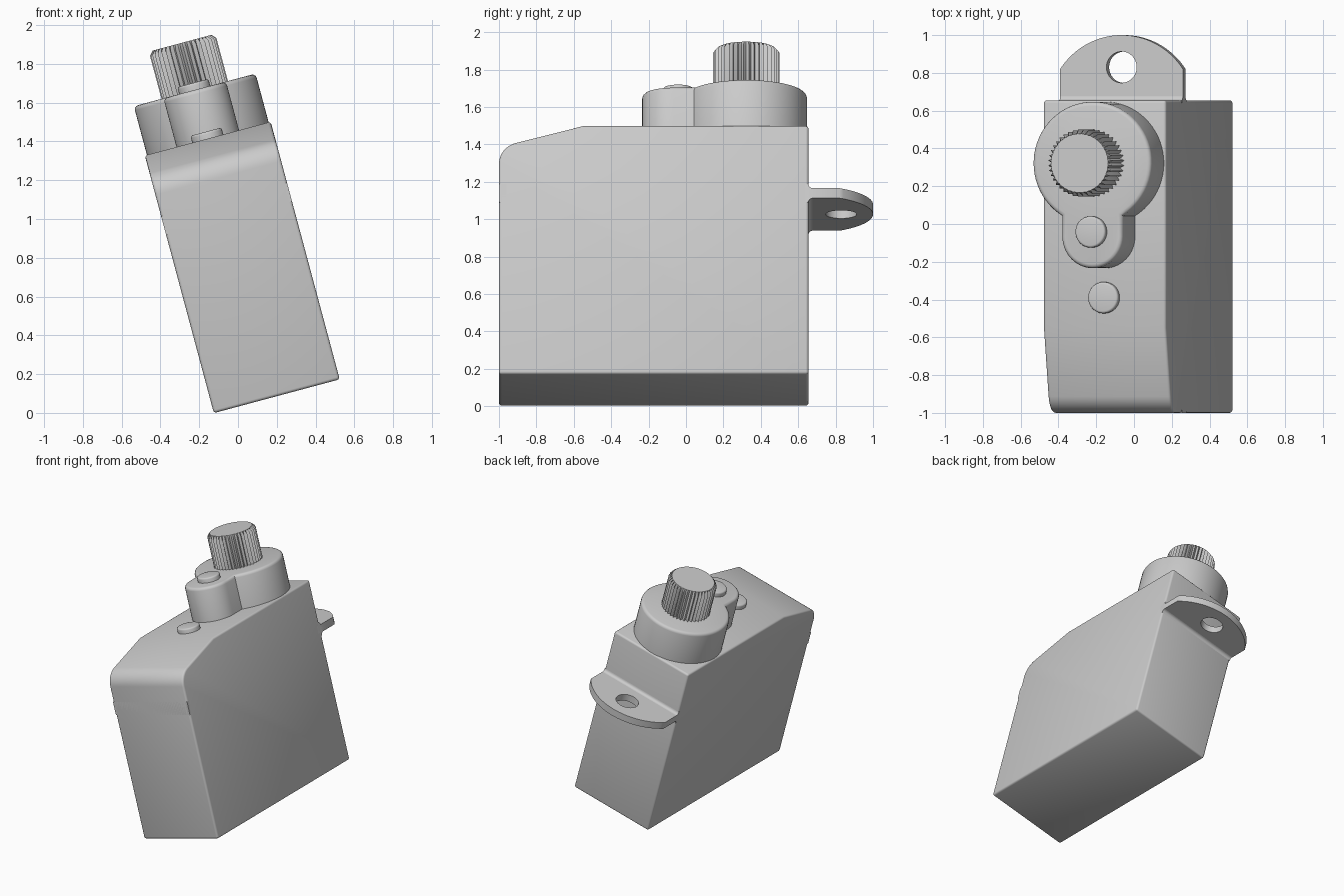
import bpy, bmesh
from math import sin, cos, pi, radians, sqrt, asin
from mathutils import Matrix, Vector

if "Cube" in bpy.data.objects:
    bpy.data.objects.remove(bpy.data.objects["Cube"], do_unlink=True)

grey = bpy.data.materials.new("plastic grey")
grey.use_nodes = True
COLOUR = (0.6, 0.6, 0.6, 1)
grey.diffuse_color = COLOUR
grey.node_tree.nodes["Principled BSDF"].inputs["Base Color"].default_value = COLOUR

# The whole unit leans sideways; parts are built upright and then tilted
TILT = Matrix.Translation((0.2, 0, 0.086)) @ Matrix.Rotation(radians(-15), 4, 'Y')
HALF, TOP, HOUSING_TOP = 0.336, 1.375, 1.635
SHAFT_Y = 0.322


def arc(cx, cy, r, start, end, n):
    """Points on an arc, angles in degrees."""
    angles = [radians(start + (end - start) * i / n) for i in range(n + 1)]
    return [(cx + r * cos(a), cy + r * sin(a)) for a in angles]


def circle(cx, cy, r, n=48):
    return arc(cx, cy, r, 0, 360, n)[:-1]


def flat(points, z):
    """Outline in the horizontal plane."""
    return [Vector((x, y, z)) for x, y in points]


def side(points):
    """Outline in the side plane, starting at the model's right."""
    return [Vector((-HALF, y, z)) for y, z in points]


def prism(loops, direction):
    """Fill an outline (plus any hole outlines) and extrude it."""
    bm = bmesh.new()
    edges = []
    for loop in loops:
        verts = [bm.verts.new(p) for p in loop]
        if len(loops) == 1:
            bm.faces.new(verts)
        else:
            edges += [bm.edges.new((verts[i - 1], verts[i])) for i in range(len(verts))]
    if edges:
        bmesh.ops.triangle_fill(bm, use_beauty=True, edges=edges)
    new = bmesh.ops.extrude_face_region(bm, geom=bm.faces[:], use_keep_orig=True)
    moved = [g for g in new["geom"] if isinstance(g, bmesh.types.BMVert)]
    bmesh.ops.translate(bm, verts=moved, vec=direction)
    bmesh.ops.recalc_face_normals(bm, faces=bm.faces[:])
    return bm


def soften(bm, width, keep):
    edges = [e for e in bm.edges if len(e.link_faces) == 2 and keep(e)]
    bmesh.ops.bevel(bm, geom=edges, offset=width, segments=3, profile=0.5,
                    affect='EDGES', clamp_overlap=True)


def finish(name, bm):
    bmesh.ops.recalc_face_normals(bm, faces=bm.faces[:])
    mesh = bpy.data.meshes.new(name)
    bm.to_mesh(mesh)
    bm.free()
    mesh.materials.append(grey)
    obj = bpy.data.objects.new(name, mesh)
    bpy.context.collection.objects.link(obj)
    obj.matrix_world = TILT
    bpy.ops.object.select_all(action='DESELECT')
    obj.select_set(True)
    bpy.context.view_layer.objects.active = obj
    bpy.ops.object.shade_smooth_by_angle(angle=radians(38))


def rim_at(z):
    return lambda e: all(abs(v.co.z - z) < 1e-4 for v in e.verts)


across = Vector((2 * HALF, 0, 0))

# Case: side profile with a sloped, rounded front shoulder
profile = [(-1, 0), (0.655, 0), (0.655, TOP), (-0.55, TOP)]
profile += arc(-0.88, 1.165, 0.12, 106, 180, 10)
case = prism([side(profile)], across)
soften(case, 0.015, lambda e: e.calc_face_angle() > radians(40))
finish("case", case)

# Gear housing: large round tower joined to a smaller rounded one
big, small, small_y = 0.325, 0.167, -0.067
notch = asin(small / big) * 180 / pi
outline = arc(0, SHAFT_Y, big, notch - 90, 270 - notch, 56)
outline += arc(0, small_y, small, 180, 360, 28)
base = TOP - 0.02
housing = prism([flat(outline, base)], Vector((0, 0, HOUSING_TOP - base)))
soften(housing, 0.022, rim_at(HOUSING_TOP))
finish("gear_housing", housing)

# Round buttons on the small tower and on the case
for name, y, z in (("tower_button", -0.042, HOUSING_TOP), ("case_button", -0.39, TOP)):
    button = prism([flat(circle(0, y, 0.083), z - 0.02)], Vector((0, 0, 0.057)))
    soften(button, 0.012, rim_at(z + 0.037))
    finish(name, button)

# Splined output shaft with a chamfered top
TEETH = 40
teeth = []
for i in range(TEETH * 2):
    r = 0.178 if i % 2 else 0.155
    a = pi * i / TEETH
    teeth.append((r * cos(a), SHAFT_Y + r * sin(a)))
shaft = prism([flat(teeth, HOUSING_TOP - 0.02)], Vector((0, 0, 0.25)))
cap = max(shaft.faces, key=lambda f: f.calc_center_median().z)
raised = bmesh.ops.extrude_discrete_faces(shaft, faces=[cap])["faces"][0]
for v in raised.verts:
    v.co.z += 0.022
    away = Vector((v.co.x, v.co.y - SHAFT_Y))
    away = away.normalized() * min(away.length, 0.157)
    v.co.x, v.co.y = away.x, SHAFT_Y + away.y
finish("output_shaft", shaft)

# Rear mounting tab with a screw hole
TAB, THICK, R = 1.0, 0.055, 0.405
swing = asin(HALF / R) * 180 / pi
tab_outline = [(-HALF, 0.62), (HALF, 0.62)] + arc(0, 1 - R, R, 90 - swing, 90 + swing, 32)
hole = circle(0, 0.83, 0.083, 36)
low, high = TAB - THICK / 2, TAB + THICK / 2
tab = prism([flat(tab_outline, low), flat(hole, low)], Vector((0, 0, THICK)))
finish("mounting_tab", tab)

# Fillet where the tab meets the case
f, wall = 0.022, 0.655
fillet = [(wall - 0.02, low - f)] + arc(wall + f, low - f, f, 180, 90, 5)
fillet += arc(wall + f, high + f, f, 270, 180, 5) + [(wall - 0.02, high + f)]
finish("tab_fillet", prism([side(fillet)], across))

# Small square band on the front corners, level with the tab
band = [(-1, low - f), (-0.96, low - f), (-0.96, high + f), (-1, high + f)]
finish("front_band", prism([side(band)], across))
